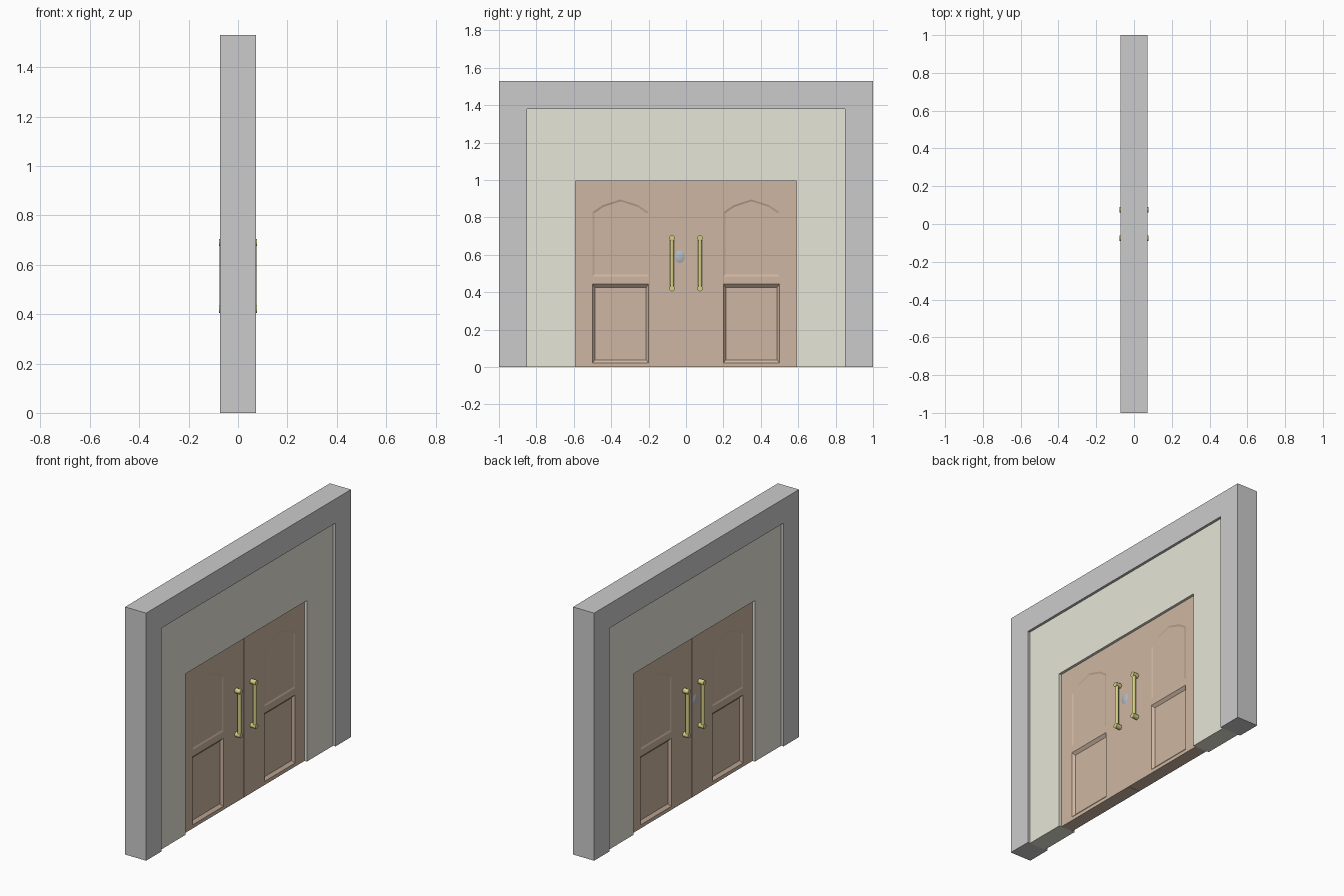
import bpy, bmesh, math

if "Cube" in bpy.data.objects:
    bpy.data.objects.remove(bpy.data.objects["Cube"])

FRAME_X, WALL_X, DOOR_X = 0.072, 0.056, 0.04


def material(name, color):
    m = bpy.data.materials.new(name)
    m.diffuse_color = (*color, 1)
    m.use_nodes = True
    m.node_tree.nodes["Principled BSDF"].inputs["Base Color"].default_value = m.diffuse_color
    return m


CREAM = material("cream_plaster", (0.80, 0.79, 0.69))
WOOD = material("brown_wood", (0.62, 0.47, 0.36))
BRASS = material("brass", (0.66, 0.62, 0.23))
STEEL = material("steel", (0.45, 0.5, 0.55))


def loft(name, rings, mat=None):
    """Solid through rings of (x, [(y, z), ...])."""
    bm = bmesh.new()
    vs = [[bm.verts.new((x, y, z)) for y, z in pts] for x, pts in rings]
    bm.faces.new(vs[0])
    bm.faces.new(vs[-1])
    n = len(vs[0])
    for a, b in zip(vs, vs[1:]):
        for i in range(n):
            j = (i + 1) % n
            bm.faces.new((a[i], a[j], b[j], b[i]))
    bmesh.ops.recalc_face_normals(bm, faces=bm.faces)
    me = bpy.data.meshes.new(name)
    bm.to_mesh(me)
    bm.free()
    ob = bpy.data.objects.new(name, me)
    bpy.context.collection.objects.link(ob)
    if mat:
        me.materials.append(mat)
    return ob


def arch(name, half, outer, inner, top, opening, mat=None):
    pts = [(-outer, 0), (-outer, top), (outer, top), (outer, 0),
           (inner, 0), (inner, opening), (-inner, opening), (-inner, 0)]
    return loft(name, [(-half, pts), (half, pts)], mat)


def inset(pts, dy, dz):
    ys, zs = zip(*pts)
    cy, cz = (min(ys) + max(ys)) / 2, (min(zs) + max(zs)) / 2
    ky = 1 - 2 * dy / (max(ys) - min(ys))
    kz = 1 - 2 * dz / (max(zs) - min(zs))
    return [(cy + (y - cy) * ky, cz + (z - cz) * kz) for y, z in pts]


def finish(ob, name, mat):
    ob.name = name
    ob.data.materials.append(mat)
    bpy.ops.object.shade_smooth_by_angle(angle=math.radians(40))


# Surrounding frame and recessed wall
arch("outer_frame", FRAME_X, 1.0, 0.85, 1.53, 1.38)
arch("wall_infill", WALL_X, 0.85, 0.592, 1.38, 0.995, CREAM)

# Door leaves with sunken panels on both faces
LOWER = [(0.2, 0.022), (0.5, 0.022), (0.5, 0.443), (0.2, 0.443)]
UPPER = [(0.2, 0.485), (0.5, 0.485), (0.5, 0.829), (0.445, 0.866),
         (0.35, 0.896), (0.255, 0.866), (0.2, 0.829)]
for side, label in ((-1, "left"), (1, "right")):
    leaf = [(side * y, z) for y, z in
            ((0.001, 0), (0.592, 0), (0.592, 0.995), (0.001, 0.995))]
    door = loft(f"door_leaf_{label}", [(-DOOR_X, leaf), (DOOR_X, leaf)], WOOD)
    for face in (-1, 1):
        for kind, shape, depth, iy, iz in (("lower", LOWER, 0.015, 0.013, 0.017),
                                           ("upper", UPPER, 0.004, 0.01, 0.01)):
            pts = [(side * y, z) for y, z in shape]
            cutter = loft(f"{kind}_panel_cutter",
                          [(face * (DOOR_X + 0.005), pts), (face * DOOR_X, pts),
                           (face * (DOOR_X - depth), inset(pts, iy, iz))], WOOD)
            cutter.hide_render = True
            cutter.hide_viewport = True
            mod = door.modifiers.new(f"{kind}_panel", 'BOOLEAN')
            mod.operation = 'DIFFERENCE'
            mod.solver = 'EXACT'
            mod.object = cutter

        # Pull handle: upright bar on two round posts
        bpy.ops.mesh.primitive_cylinder_add(
            vertices=16, radius=0.011, depth=0.28,
            location=(face * 0.064, side * 0.075, 0.555))
        finish(bpy.context.object, "handle_bar", BRASS)
        for z in (0.42, 0.69):
            bpy.ops.mesh.primitive_cylinder_add(
                vertices=16, radius=0.015, depth=0.042,
                location=(face * 0.055, side * 0.075, z),
                rotation=(0, math.pi / 2, 0))
            finish(bpy.context.object, "handle_post", BRASS)

# Lock boss showing on both faces
bpy.ops.mesh.primitive_uv_sphere_add(segments=24, ring_count=16, radius=1,
                                     location=(0, -0.034, 0.59))
bpy.context.object.scale = (0.046, 0.055, 0.07)
finish(bpy.context.object, "lock_boss", STEEL)
